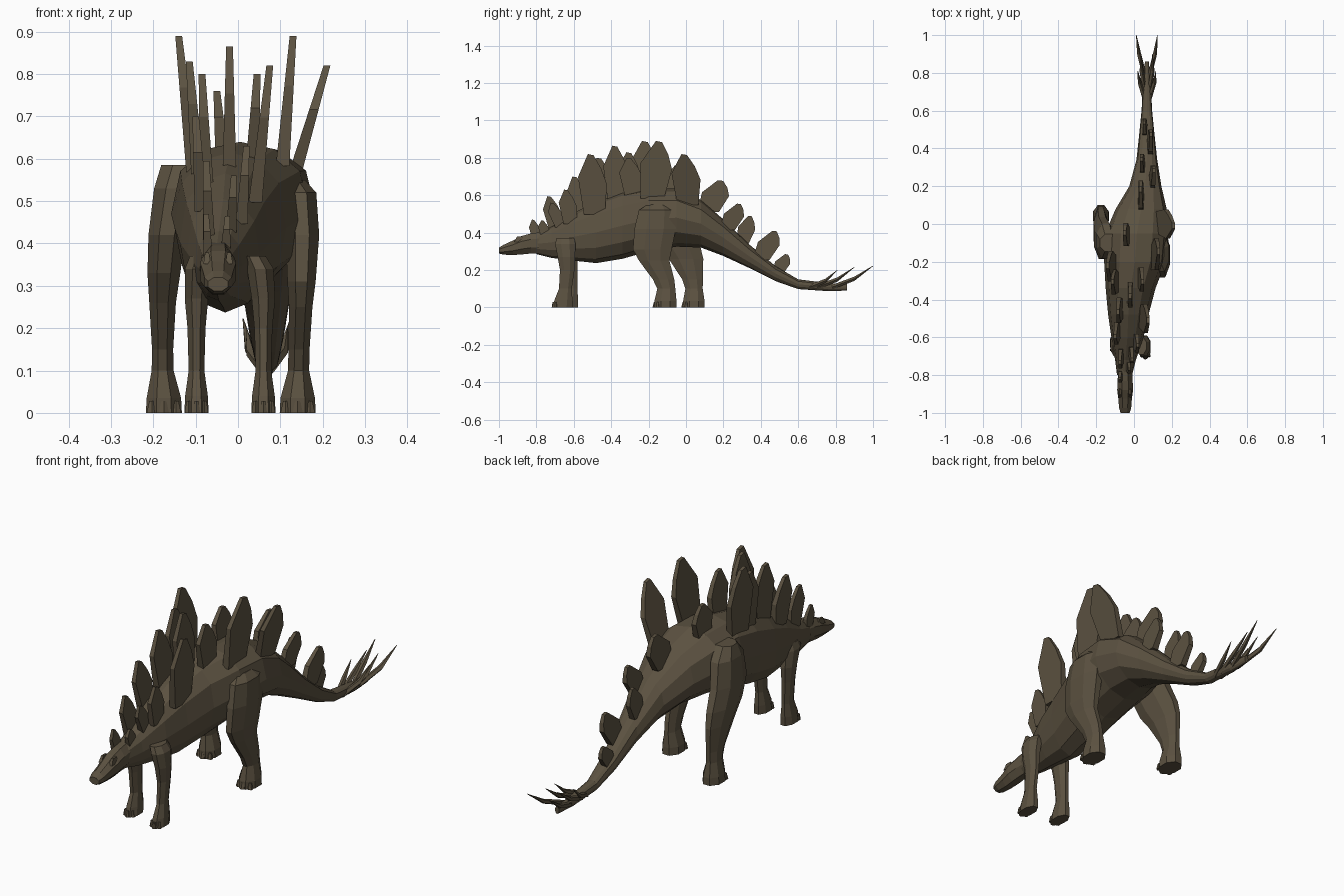
import bpy, bmesh, math
from mathutils import Vector

hide = bpy.data.materials.new("hide_brown")
hide.diffuse_color = (0.105, 0.083, 0.052, 1)


def finish(bm, name):
    bmesh.ops.recalc_face_normals(bm, faces=bm.faces)
    me = bpy.data.meshes.new(name)
    bm.to_mesh(me)
    bm.free()
    me.materials.append(hide)
    ob = bpy.data.objects.new(name, me)
    bpy.context.collection.objects.link(ob)
    return ob


def loft(name, rings):
    """Skin a closed surface over a list of point rings."""
    bm = bmesh.new()
    vs = [[bm.verts.new(p) for p in r] for r in rings]
    n = len(vs[0])
    for a, b in zip(vs, vs[1:]):
        for i in range(n):
            j = (i + 1) % n
            bm.faces.new((a[i], a[j], b[j], b[i]))
    bm.faces.new(vs[0])
    bm.faces.new(vs[-1])
    return finish(bm, name)


def angles(n, start=0.0):
    return [start + 2 * math.pi * i / n for i in range(n)]


# Spine stations: y, centre x, half width, bottom z, top z
BODY = [
    (-0.80, -0.05, 0.040, 0.285, 0.395), (-0.72, -0.045, 0.055, 0.265, 0.43),
    (-0.60, -0.035, 0.085, 0.25, 0.505), (-0.48, -0.03, 0.107, 0.237, 0.565),
    (-0.34, -0.018, 0.132, 0.26, 0.615), (-0.20, 0.005, 0.163, 0.30, 0.64),
    (-0.05, 0.015, 0.168, 0.325, 0.635), (0.08, 0.038, 0.135, 0.32, 0.575),
    (0.20, 0.06, 0.085, 0.275, 0.47), (0.34, 0.068, 0.055, 0.21, 0.335),
    (0.48, 0.068, 0.040, 0.14, 0.22), (0.60, 0.068, 0.028, 0.098, 0.15),
    (0.76, 0.068, 0.020, 0.087, 0.13), (0.86, 0.068, 0.010, 0.09, 0.125),
]


def spine(y):
    for a, b in zip(BODY, BODY[1:]):
        if y <= b[0]:
            t = (y - a[0]) / (b[0] - a[0])
            return [p + (q - p) * t for p, q in zip(a, b)]
    return BODY[-1]


# Torso, neck and tail in one skin, with broad shoulders to the back
rings = []
for y, cx, w, z0, z1 in BODY:
    m, h = (z0 + z1) / 2, (z1 - z0) / 2
    ring = []
    for a in angles(12, math.pi / 2):
        c, s = math.cos(a), math.sin(a)
        if s > 0:
            s = s ** 0.75
        ring.append((cx + w * c, y, m + h * s))
    rings.append(ring)
loft("body_and_tail", rings)

# Head: boxy wedge ending in a blunt beak
HEAD = [(-1.0, 0.024, 0.288, 0.32), (-0.975, 0.032, 0.282, 0.335),
        (-0.925, 0.036, 0.28, 0.358), (-0.88, 0.042, 0.283, 0.382),
        (-0.83, 0.040, 0.288, 0.395), (-0.76, 0.036, 0.29, 0.405)]
rings = []
for y, w, z0, z1 in HEAD:
    m, h = (z0 + z1) / 2, (z1 - z0) / 2
    rings.append([(-0.047 + 1.08 * w * math.cos(a), y, m + 1.08 * h * math.sin(a))
                  for a in angles(8, math.pi / 8)])
loft("head", rings)

# Brow ridges
for s in (-1, 1):
    bm = bmesh.new()
    bmesh.ops.create_cube(bm, size=1)
    for v in bm.verts:
        taper = 0.5 if v.co.z > 0 else 1
        v.co = Vector((-0.047 + s * 0.026 + v.co.x * 0.018 * taper,
                       -0.89 + v.co.y * 0.055 * taper, 0.365 + v.co.z * 0.028))
    finish(bm, "brow")


def leg(name, stations, toe_w):
    """Stations: x, y, z, half width in x, half depth in y."""
    loft(name, [[(x + rx * math.cos(a), y + ry * math.sin(a), z)
                 for a in angles(8, math.pi / 8)] for x, y, z, rx, ry in stations])
    # Toes along the front of the foot
    x, y, z, rx, ry = stations[-1]
    for k in (-1, 0, 1):
        bm = bmesh.new()
        bmesh.ops.create_cone(bm, segments=6, cap_ends=True, radius1=toe_w,
                              radius2=toe_w * 0.5, depth=0.028)
        bmesh.ops.translate(bm, verts=bm.verts,
                            vec=(x + k * rx * 0.62, y - ry * (0.86 - 0.2 * abs(k)), 0.014))
        finish(bm, name + "_toe")


leg("hind_leg_right", [
    (0.130, -0.15, 0.55, 0.030, 0.06), (0.146, -0.155, 0.52, 0.042, 0.105),
    (0.152, -0.165, 0.42, 0.043, 0.12), (0.150, -0.18, 0.31, 0.036, 0.112),
    (0.148, -0.17, 0.25, 0.030, 0.088), (0.144, -0.12, 0.15, 0.027, 0.062),
    (0.143, -0.105, 0.10, 0.027, 0.052), (0.141, -0.110, 0.035, 0.044, 0.064),
    (0.141, -0.110, 0.0, 0.046, 0.064)], 0.014)
leg("hind_leg_left", [
    (-0.135, -0.10, 0.585, 0.05, 0.05), (-0.150, -0.09, 0.53, 0.052, 0.10),
    (-0.168, -0.075, 0.42, 0.047, 0.12), (-0.175, -0.035, 0.33, 0.042, 0.12),
    (-0.178, 0.0, 0.26, 0.034, 0.10), (-0.178, 0.035, 0.15, 0.027, 0.06),
    (-0.178, 0.043, 0.10, 0.028, 0.05), (-0.175, 0.042, 0.035, 0.044, 0.062),
    (-0.175, 0.042, 0.0, 0.046, 0.062)], 0.014)
for name, x, dy in (("front_leg_right", 0.06, 0), ("front_leg_left", -0.098, 0.03)):
    c = 0.022 if x > 0 else -0.012
    leg(name, [
        (x - c, -0.645, 0.37, 0.030, 0.05), (x - c / 3, -0.645, 0.34, 0.034, 0.06),
        (x, -0.64 + dy / 2, 0.27, 0.030, 0.05), (x, -0.635 + dy / 2, 0.20, 0.023, 0.042),
        (x, -0.645 + dy, 0.10, 0.020, 0.037), (x, -0.655 + dy, 0.04, 0.029, 0.052),
        (x, -0.66 + dy, 0.0, 0.031, 0.056)], 0.010)

# Back plates: base y, width, tip x, tip y, tip z
PLATES = [
    (-0.80, 0.06, -0.075, -0.82, 0.47), (-0.755, 0.06, -0.025, -0.77, 0.465),
    (-0.695, 0.10, -0.075, -0.735, 0.595), (-0.67, 0.08, -0.01, -0.72, 0.56),
    (-0.62, 0.10, 0.02, -0.645, 0.63), (-0.56, 0.12, -0.10, -0.60, 0.70),
    (-0.49, 0.16, 0.075, -0.515, 0.82), (-0.45, 0.14, -0.085, -0.47, 0.80),
    (-0.37, 0.14, -0.02, -0.385, 0.865), (-0.31, 0.14, -0.115, -0.31, 0.83),
    (-0.28, 0.13, 0.045, -0.31, 0.80), (-0.23, 0.17, -0.14, -0.225, 0.89),
    (-0.18, 0.18, 0.13, -0.15, 0.89), (-0.07, 0.13, -0.05, -0.05, 0.76),
    (0.01, 0.16, 0.21, -0.015, 0.82), (0.12, 0.16, 0.035, 0.18, 0.68),
    (0.22, 0.12, 0.105, 0.28, 0.555), (0.30, 0.10, 0.04, 0.34, 0.49),
    (0.40, 0.13, 0.09, 0.47, 0.41), (0.49, 0.09, 0.055, 0.535, 0.285),
]
OUTLINE = [(-0.7, 0), (0.7, 0), (1.0, 0.5), (0.7, 0.76), (0.25, 0.98), (-0.12, 1), (-0.9, 0.62)]
for y, width, tx, ty, tz in PLATES:
    _, cx, w, z0, z1 = spine(y)
    bx = cx + max(-0.68 * w, min(0.68 * w, (tx - cx) * 0.8))
    off = abs(bx - cx) / w
    # Root sits just under the skin, lower when further from the ridge
    root_z = (z0 + z1) / 2 + (z1 - z0) / 2 * (1 - off * off) ** 0.375 - 0.03
    base, tip = Vector((bx, y, root_z)), Vector((tx, ty, tz))
    half = min(0.010, 0.005 + width * 0.04)
    # Lean the outer half more than the root, thinning towards the tip
    loft("back_plate", [[base.lerp(tip, v) + Vector((dx * (1.6 - 0.8 * v), u * width / 2, 0))
                         for u, v in OUTLINE] for dx in (-half, half)])

# Tail spikes: mirrored pairs sweeping back and up
for s in (-1, 1):
    for by, out, ty, tz in ((0.70, 0.030, 0.90, 0.215), (0.78, 0.056, 1.0, 0.222),
                            (0.66, 0.048, 0.81, 0.20)):
        a = Vector((0.068 + s * 0.012, by, 0.108))
        b = Vector((0.068 + s * out, ty, tz))
        mid = a.lerp(b, 0.5) + Vector((s * 0.008, 0.01, -0.012))
        rings = []
        for p, r in ((a, 0.013), (mid, 0.012), (b, 0.0015)):
            rings.append([p + Vector((r * math.cos(t), 0, r * math.sin(t))) for t in angles(5)])
        loft("tail_spike", rings)
